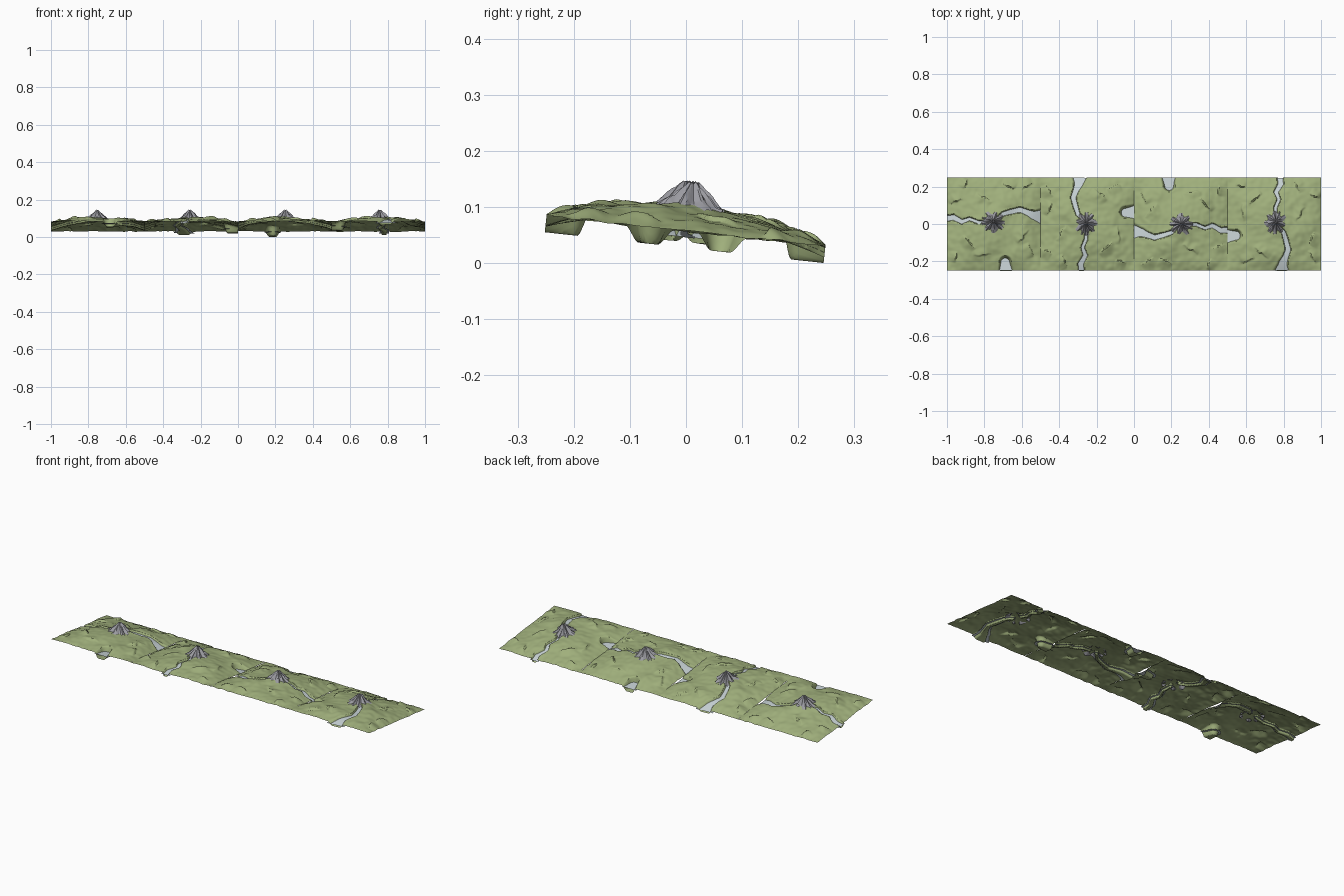
import bpy, math
from mathutils import Vector, Matrix, noise

if "Cube" in bpy.data.objects:
    bpy.data.objects.remove(bpy.data.objects["Cube"])

HALF = 0.25      # half the side of a square tile
N = 120          # grid cells per tile side
PEAK = (-0.003, 0.008)

# River courses and lake: (x, y, half width) in tile space
RIVERS = [
    [(-0.26, 0.03, 0.015), (-0.215, 0.035, 0.014), (-0.17, 0.01, 0.011),
     (-0.13, 0.025, 0.008), (-0.08, 0.005, 0.008), (-0.03, 0.01, 0.007)],
    [(0.02, 0.02, 0.007), (0.05, 0.05, 0.010), (0.09, 0.062, 0.012),
     (0.14, 0.075, 0.013), (0.18, 0.06, 0.015), (0.215, 0.045, 0.022),
     (0.26, 0.04, 0.040)],
]
LAKE = [(0.062, -0.205, 0.026), (0.066, -0.27, 0.036)]

# Rocky ledges: x, y, direction in degrees, half length, height
LEDGES = [(-0.15, 0.215, 60, 0.03, 0.012), (-0.2, 0.12, 20, 0.04, 0.010),
          (-0.13, -0.1, 130, 0.05, 0.012), (0.16, -0.07, 50, 0.05, 0.010),
          (0.08, 0.2, -20, 0.04, 0.011), (0.18, 0.2, 30, 0.04, 0.010),
          (-0.05, 0.14, 150, 0.05, 0.010), (-0.2, -0.18, 80, 0.03, 0.011),
          (0.2, -0.14, 110, 0.04, 0.012), (-0.06, -0.17, 10, 0.05, 0.009)]


def material(name, rgb):
    m = bpy.data.materials.new(name)
    m.diffuse_color = (*rgb, 1)
    m.use_nodes = True
    m.node_tree.nodes["Principled BSDF"].inputs["Base Color"].default_value = m.diffuse_color
    return m


def smooth(a, b, t):
    t = min(1, max(0, (t - a) / (b - a)))
    return t * t * (3 - 2 * t)


def path_ratio(path, x, y):
    """Distance to a tapered path divided by its local half width, plus that width."""
    best = (99, 0.01)
    for (ax, ay, aw), (bx, by, bw) in zip(path, path[1:]):
        dx, dy = bx - ax, by - ay
        t = min(1, max(0, ((x - ax) * dx + (y - ay) * dy) / (dx * dx + dy * dy)))
        w = aw + (bw - aw) * t
        best = min(best, (math.hypot(x - ax - dx * t, y - ay - dy * t) / w, w))
    return best


def hill(x, y):
    """Broad rounded hill of one tile."""
    dome = (1 - abs(x / HALF) ** 3) * (1 - abs(y / HALF) ** 3)
    rise = 0.012 * math.exp(-((x - PEAK[0]) ** 2 + (y - PEAK[1]) ** 2) / 0.0045)
    n = noise.noise(Vector((x * 9, y * 9, 3.7)))
    return 0.036 * dome + rise + 0.013 * n * (0.35 + 0.65 * dome)


def ledges(x, y):
    """Sharp rise on one side, gentle fall on the other."""
    h = 0
    for lx, ly, ang, length, height in LEDGES:
        c, s = math.cos(math.radians(ang)), math.sin(math.radians(ang))
        u = (x - lx) * c + (y - ly) * s
        v = -(x - lx) * s + (y - ly) * c + 0.012 * noise.noise(Vector((u * 35, lx * 50, 0)))
        if abs(u) < length and -0.01 < v < 0.06:
            h += height * (1 - (u / length) ** 2) * smooth(-0.003, 0.003, v) * (1 - smooth(0, 0.05, v))
    return h


def terrain_z(x, y):
    river = min(path_ratio(p, x, y)[0] for p in RIVERS)
    lake = path_ratio(LAKE, x, y)[0]
    dry = smooth(1.2, 2.2, min(river, lake))
    z = hill(x, y) + dry * (ledges(x, y) + 0.003 * noise.noise(Vector((x * 32, y * 32, 1))))
    z -= 0.019 * (1 - smooth(0.65, 1.35, river))
    k = 1 - smooth(0.5, 1.35, lake)
    return z * (1 - k) - 0.03 * k


def water_z(x, y):
    """Water level, or None away from water; sheets run on under the banks."""
    for p in RIVERS:
        r, w = path_ratio(p, x, y)
        if r * w < 1.5 * w + 0.006:
            return hill(x, y) - 0.010
    if path_ratio(LAKE, x, y)[0] < 1.5:
        return -0.009
    return None


def sheet(name, func, mat):
    """Square grid raised by func; cells with a missing corner are left out."""
    verts, index, faces = [], {}, []
    for j in range(N + 1):
        for i in range(N + 1):
            x, y = (2 * i / N - 1) * HALF, (2 * j / N - 1) * HALF
            z = func(x, y)
            if z is not None:
                index[i, j] = len(verts)
                verts.append((x, y, z))
    for j in range(N):
        for i in range(N):
            q = [(i, j), (i + 1, j), (i + 1, j + 1), (i, j + 1)]
            if all(c in index for c in q):
                faces.append([index[c] for c in q])
    return finish(name, verts, faces, mat, 40)


def finish(name, verts, faces, mat, angle):
    me = bpy.data.meshes.new(name)
    me.from_pydata(verts, [], faces)
    me.materials.append(mat)
    me.polygons.foreach_set("use_smooth", [True] * len(me.polygons))
    me.set_sharp_from_angle(angle=math.radians(angle))
    me.update()
    return me


def rocky_peak(mat):
    """Cone with jagged radial ridges whose foot sinks into the hill."""
    seg, rings = 36, 9
    base = hill(*PEAK)
    verts, faces = [(*PEAK, base + 0.034)], []
    for k in range(1, rings + 1):
        t = k / rings
        for s in range(seg):
            a = 2 * math.pi * s / seg
            ridge = math.cos(9 * a + 1.5 * math.sin(2 * a) + t)
            r = 0.062 * t
            x, y = PEAK[0] + r * math.cos(a), PEAK[1] + r * math.sin(a)
            z = base + 0.046 * (1 - t) ** 1.5 - 0.013 * t + 0.007 * ridge * min(1, 2.5 * t)
            z += 0.006 * noise.noise(Vector((x * 70, y * 70, 5)))
            verts.append((x, y, z))
    ring = lambda k, s: 1 + (k - 1) * seg + s % seg
    for s in range(seg):
        faces.append((0, ring(1, s), ring(1, s + 1)))
        for k in range(1, rings):
            faces.append((ring(k, s), ring(k + 1, s), ring(k + 1, s + 1), ring(k, s + 1)))
    return finish("rocky_peak", verts, faces, mat, 30)


parts = [
    sheet("terrain", terrain_z, material("grass", (0.35, 0.43, 0.20))),
    sheet("water", water_z, material("water", (0.57, 0.64, 0.66))),
    rocky_peak(material("rock", (0.33, 0.33, 0.36))),
]

# Four copies of the tile, each turned a further quarter, all tipped towards the back
tilt = Matrix.Rotation(math.radians(-6.3), 4, 'X')
places = [Matrix.Translation((-0.75 + 0.5 * i, 0, 0)) @ tilt @ Matrix.Rotation(math.pi / 2 * i, 4, 'Z')
          for i in range(4)]
low = min((m @ v.co).z for m in places for me in parts for v in me.vertices)
for i, m in enumerate(places):
    for me in parts:
        ob = bpy.data.objects.new(f"{me.name}_{i + 1}", me)
        ob.matrix_world = Matrix.Translation((0, 0, -low)) @ m
        bpy.context.collection.objects.link(ob)
